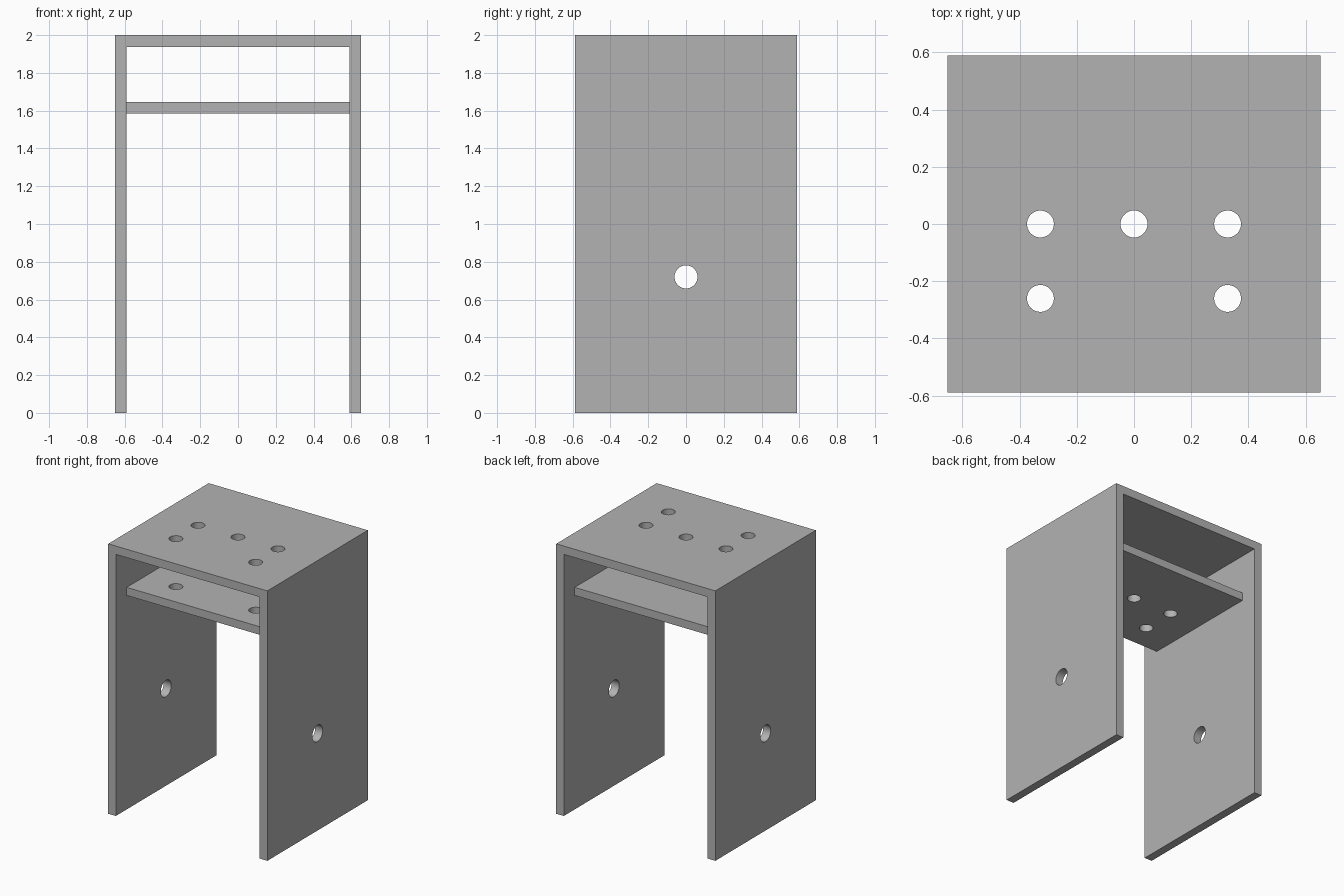
import bpy
import bmesh
import math
from mathutils import Matrix, Vector

default_cube = bpy.data.objects.get("Cube")
if default_cube:
    bpy.data.objects.remove(default_cube, do_unlink=True)

HALF_W, HALF_D, HEIGHT = 0.652, 0.588, 2.0
THICK = 0.062
INNER = HALF_W - THICK
SHELF_TOP, SHELF_BOTTOM, SHELF_HALF_D = 1.645, 1.585, 0.46

grey = bpy.data.materials.new("plain grey")
grey.use_nodes = True
colour = (0.45, 0.45, 0.45, 1)
grey.diffuse_color = colour
grey.node_tree.nodes["Principled BSDF"].inputs["Base Color"].default_value = colour


def make_object(name, bm):
    bmesh.ops.recalc_face_normals(bm, faces=bm.faces)
    mesh = bpy.data.meshes.new(name)
    bm.to_mesh(mesh)
    bm.free()
    mesh.materials.append(grey)
    obj = bpy.data.objects.new(name, mesh)
    bpy.context.collection.objects.link(obj)
    return obj


def extruded(name, profile, half_depth):
    """Extrude an XZ outline along y, centred on y = 0."""
    bm = bmesh.new()
    face = bm.faces.new([bm.verts.new((x, -half_depth, z)) for x, z in profile])
    result = bmesh.ops.extrude_face_region(bm, geom=[face])
    verts = [v for v in result["geom"] if isinstance(v, bmesh.types.BMVert)]
    bmesh.ops.translate(bm, verts=verts, vec=(0, 2 * half_depth, 0))
    return make_object(name, bm)


def cutter(name, centres, radius, length, rotation):
    """Parallel cylinders used to drill holes."""
    bm = bmesh.new()
    for centre in centres:
        bmesh.ops.create_cone(bm, cap_ends=True, segments=40,
                              radius1=radius, radius2=radius, depth=length,
                              matrix=Matrix.Translation(Vector(centre)) @ rotation)
    obj = make_object(name, bm)
    obj.hide_render = True
    return obj


def drill(obj, tools):
    bpy.ops.object.select_all(action='DESELECT')
    bpy.context.view_layer.objects.active = obj
    obj.select_set(True)
    for tool in tools:
        mod = obj.modifiers.new("holes", 'BOOLEAN')
        mod.operation = 'DIFFERENCE'
        mod.solver = 'EXACT'
        mod.object = tool
        bpy.ops.object.modifier_apply(modifier=mod.name)
    bpy.ops.object.shade_smooth_by_angle(angle=math.radians(30))


# Folded U-shaped bracket: top plate with two side walls
half = [(HALF_W, HEIGHT), (HALF_W, 0), (INNER, 0), (INNER, HEIGHT - THICK)]
bracket = extruded("bracket", half + [(-x, z) for x, z in reversed(half)], HALF_D)

# Inner shelf, set back from both open ends
shelf = extruded("shelf", [(-INNER, SHELF_BOTTOM), (INNER, SHELF_BOTTOM),
                           (INNER, SHELF_TOP), (-INNER, SHELF_TOP)], SHELF_HALF_D)

# Five vertical holes through top and shelf, one cross hole through the walls
spots = [(-0.327, 0), (0, 0), (0.327, 0), (-0.327, -0.26), (0.327, -0.26)]
vertical = cutter("vertical_drill", [(x, y, 1.8) for x, y in spots],
                  0.047, 0.8, Matrix.Identity(4))
cross = cutter("cross_drill", [(0, 0, 0.72)], 0.061, 2,
               Matrix.Rotation(math.pi / 2, 4, 'Y'))
drill(bracket, [vertical, cross])
drill(shelf, [vertical])
for tool in (vertical, cross):
    bpy.data.objects.remove(tool, do_unlink=True)
